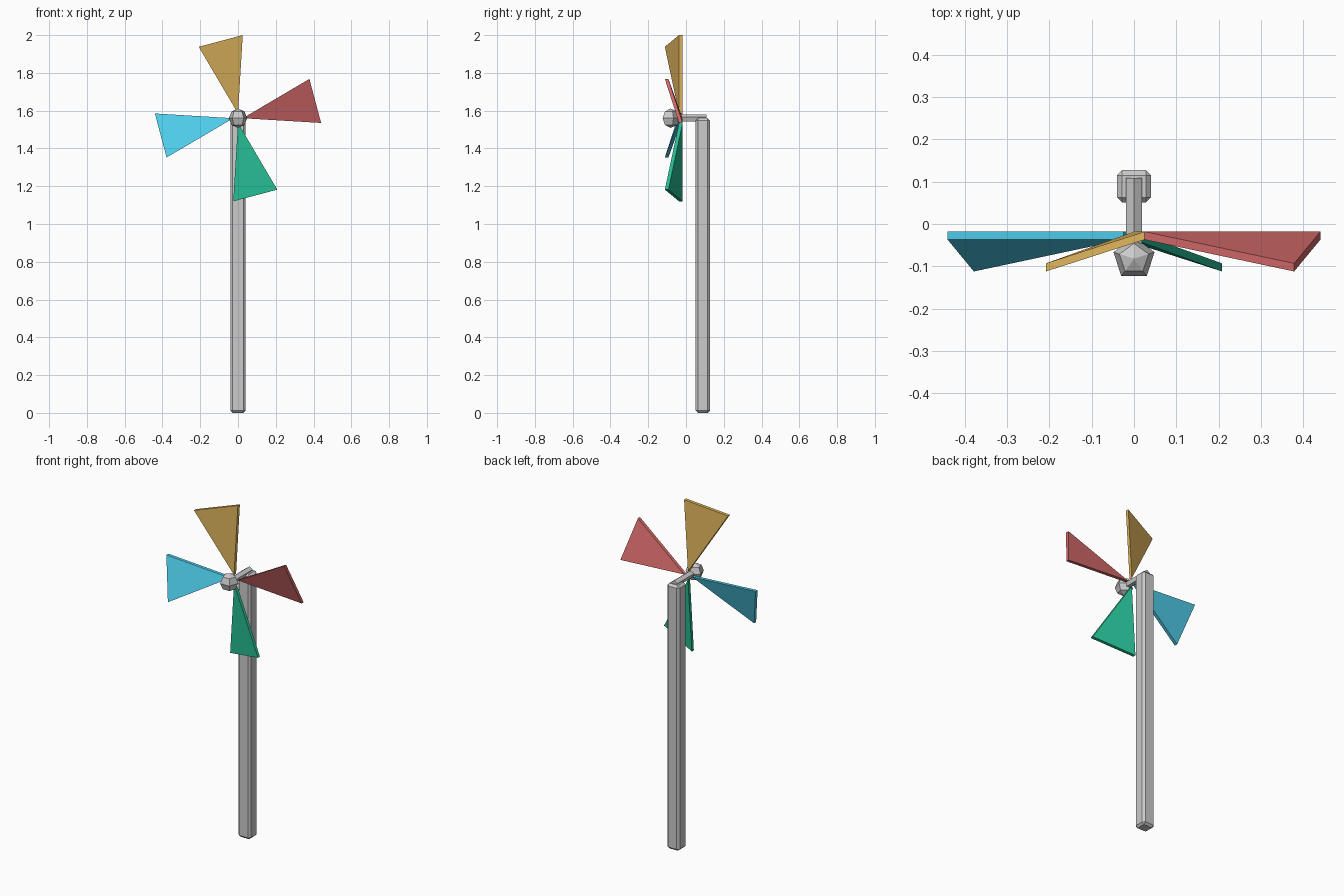
import bpy, bmesh
from math import sin, cos, pi
from mathutils import Matrix, Vector

if "Cube" in bpy.data.objects:
    bpy.data.objects.remove(bpy.data.objects["Cube"])

HUB_Z = 1.56


def make_object(name, bm):
    bmesh.ops.recalc_face_normals(bm, faces=bm.faces[:])
    me = bpy.data.meshes.new(name)
    bm.to_mesh(me)
    bm.free()
    ob = bpy.data.objects.new(name, me)
    bpy.context.collection.objects.link(ob)
    return ob


def prism(name, points, offset):
    """Extrude a flat outline along an offset vector."""
    bm = bmesh.new()
    face = bm.faces.new([bm.verts.new(p) for p in points])
    ext = bmesh.ops.extrude_face_region(bm, geom=[face], use_keep_orig=True)
    verts = [g for g in ext["geom"] if isinstance(g, bmesh.types.BMVert)]
    bmesh.ops.translate(bm, verts=verts, vec=offset)
    return make_object(name, bm)


# Post: tall chamfered bar
bm = bmesh.new()
bmesh.ops.create_cube(bm, size=1)
bmesh.ops.scale(bm, verts=bm.verts[:], vec=(0.08, 0.076, 1.56))
bmesh.ops.translate(bm, verts=bm.verts[:], vec=(0, 0.089, 0.78))
bmesh.ops.bevel(bm, geom=bm.edges[:], offset=0.012, segments=1, affect='EDGES')
make_object("post", bm)

# Axle: five-sided rod from post to hub
ring = [(0.02 * sin(2 * pi * i / 5), 0.109, HUB_Z + 0.02 * cos(2 * pi * i / 5))
        for i in range(5)]
prism("axle", ring, (0, -0.19, 0))

# Hub: five-sided faceted ball
bm = bmesh.new()
bmesh.ops.create_uvsphere(bm, u_segments=5, v_segments=4, radius=0.051)
# point one corner towards the back
lead = max((v.co for v in bm.verts), key=lambda c: c.xy.length).xy
turn = Vector((0, 1)).angle_signed(lead)
bmesh.ops.rotate(bm, verts=bm.verts[:], cent=(0, 0, 0), matrix=Matrix.Rotation(turn, 3, 'Z'))
if not any(abs(v.co.x) < 1e-4 and v.co.y > 0.045 for v in bm.verts):
    bmesh.ops.rotate(bm, verts=bm.verts[:], cent=(0, 0, 0),
                     matrix=Matrix.Rotation(-2 * turn, 3, 'Z'))
bmesh.ops.translate(bm, verts=bm.verts[:], vec=(0, -0.082, HUB_Z))
make_object("hub", bm)

# Blades: four twisted triangles round the axle
blades = [
    ("gold", (0.74, 0.46, 0.11, 1)),
    ("red", (0.65, 0.14, 0.14, 1)),
    ("green", (0.02, 0.50, 0.29, 1)),
    ("blue", (0.08, 0.62, 0.85, 1)),
]
outline = [(0, -0.018, 0.025), (0.025, -0.018, 0.44), (-0.208, -0.093, 0.378)]
for i, (label, colour) in enumerate(blades):
    rot = Matrix.Rotation(i * pi / 2, 3, 'Y')
    pts = [rot @ Vector(p) + Vector((0, 0, HUB_Z)) for p in outline]
    ob = prism(label + "_blade", pts, (0, -0.019, 0))
    mat = bpy.data.materials.new(label)
    mat.diffuse_color = colour
    mat.use_nodes = True
    mat.node_tree.nodes["Principled BSDF"].inputs["Base Color"].default_value = mat.diffuse_color
    ob.data.materials.append(mat)
